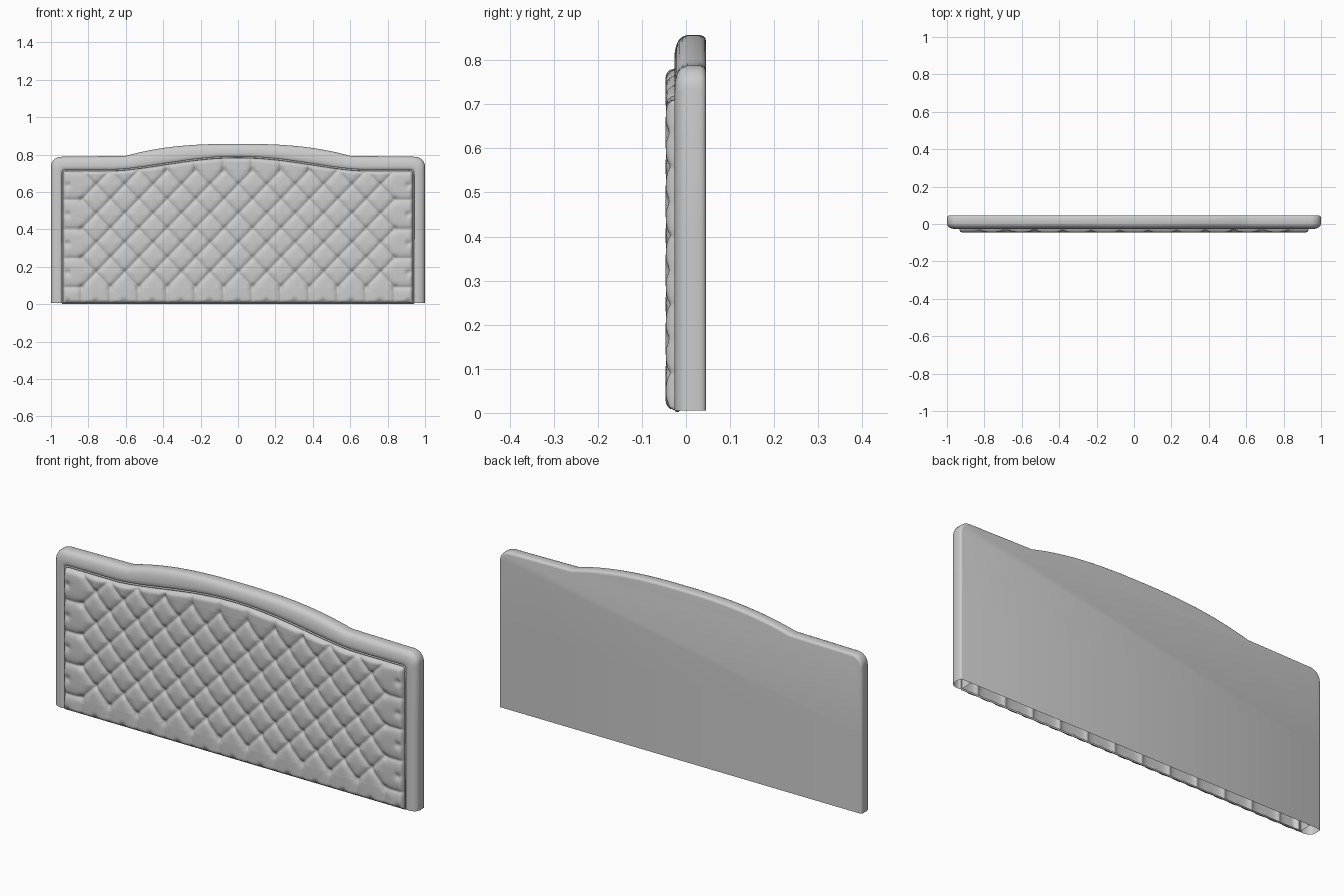
import bpy, bmesh, math

if "Cube" in bpy.data.objects:
    bpy.data.objects.remove(bpy.data.objects["Cube"])

Z0 = 0.005          # bottom of the frame
W, H = 0.152, 0.156  # tufting diamond size
ZB = 0.09           # lowest button row


def outer_top(x):
    x = abs(x)
    if x > 0.6:
        return 0.793 - 0.006 * (x - 0.6) / 0.4
    return 0.793 + 0.064 * (1 - (x / 0.6) ** 2.6)


def inner_top(x):
    x = abs(x)
    if x > 0.66:
        return 0.717
    return 0.717 + 0.07 * (0.5 + 0.5 * math.cos(math.pi * x / 0.66)) ** 0.75


def finish(name, bm, angle):
    bmesh.ops.recalc_face_normals(bm, faces=bm.faces[:])
    me = bpy.data.meshes.new(name)
    bm.to_mesh(me)
    bm.free()
    ob = bpy.data.objects.new(name, me)
    bpy.context.collection.objects.link(ob)
    bpy.ops.object.select_all(action='DESELECT')
    ob.select_set(True)
    bpy.context.view_layer.objects.active = ob
    bpy.ops.object.shade_smooth_by_angle(angle=math.radians(angle))
    return ob


# Matching outer / inner outline stations, right half then mirrored
half = [((1, Z0), (0.94, Z0)), ((1, 0.4), (0.94, 0.4)), ((1, 0.735), (0.94, 0.690))]
for k in range(1, 7):
    a = math.radians(15 * k)
    c, s = math.cos(a), math.sin(a)
    half.append(((0.945 + 0.055 * c, 0.735 + 0.053 * s),
                 (0.922 + 0.018 * c, 0.699 + 0.018 * s)))
for k in range(31):
    x = 0.9 * (1 - k / 30)
    half.append(((x, outer_top(x)), (x, inner_top(x))))
stations = half + [((-o[0], o[1]), (-i[0], i[1])) for o, i in half[-2::-1]]

# Padded border swept round the outline, with flat back board
profile = [(1, 0.043), (1, -0.014), (0.97, -0.021), (0.88, -0.0255), (0.7, -0.0265),
           (0.5, -0.025), (0.3, -0.0215), (0.15, -0.016), (0.05, -0.008), (0, 0.002),
           (0, 0.032), (0.03, 0.039), (0.09, 0.0435), (0.17, 0.045)]
bm = bmesh.new()
rows = [[bm.verts.new((o[0] + (i[0] - o[0]) * t, y, o[1] + (i[1] - o[1]) * t))
         for t, y in profile] for o, i in stations]
for r0, r1 in zip(rows, rows[1:]):
    for k in range(len(profile) - 1):
        bm.faces.new((r0[k], r0[k + 1], r1[k + 1], r1[k]))
bm.faces.new([r[-1] for r in rows])
finish("frame_and_back", bm, 40)


# Deep buttoned front cushion
def cushion_y(x, z, top, edge):
    a, b = x / W - 0.5, (z - ZB) / H
    u, v = a + b, a - b
    du, dv = abs(u - round(u)), abs(v - round(v))
    diag = W / math.sqrt(2)
    d = min(du, dv) * diag
    over = {"side": abs(x) - 5.5 * W, "bottom": ZB - z, "top": z - (ZB + 4 * H)}
    zone = max(over, key=over.get)
    if over[zone] > 0:
        # straight pleats from the outer buttons to the edge
        d = abs(b - round(b)) * H if zone == "side" else abs(a - round(a)) * W
    r = math.hypot(du, dv) * diag
    e = min(edge / 0.022, 1)
    roll = math.sqrt(max(0, 1 - (1 - e) ** 2))
    puff = 0.018 + 0.0115 * (1 - math.exp(-d / 0.014))
    dip = 0.009 * math.exp(-(r / 0.016) ** 2)
    return -0.017 - roll * (puff - dip)


NX, NZ, HX, ZL = 320, 130, 0.937, 0.004
bm = bmesh.new()
grid = []
for i in range(NX + 1):
    p = 2 * i / NX - 1
    x = HX * (p + 0.06 * math.sin(math.pi * p) / math.pi)
    top = inner_top(x) - 0.003
    cx = max(0, abs(x) - (HX - 0.018))
    top -= 0.018 - math.sqrt(max(0, 0.018 ** 2 - cx ** 2))
    col = []
    for j in range(NZ + 1):
        z = ZL + (top - ZL) * j / NZ
        edge = min(HX - abs(x), z - ZL, top - z)
        col.append(bm.verts.new((x, cushion_y(x, z, top, edge), z)))
    grid.append(col)
for c0, c1 in zip(grid, grid[1:]):
    for j in range(NZ):
        bm.faces.new((c0[j], c1[j], c1[j + 1], c0[j + 1]))
finish("tufted_cushion", bm, 180)

# Thin piping between cushion and border
cu = bpy.data.curves.new("piping", 'CURVE')
cu.dimensions = '3D'
cu.bevel_depth = 0.005
cu.bevel_resolution = 2
sp = cu.splines.new('POLY')
sp.points.add(len(stations) - 1)
for pt, (o, i) in zip(sp.points, stations):
    pt.co = (i[0] * 0.998, -0.02, i[1] - 0.0005 if i[1] > 0.1 else i[1], 1)
sp.use_cyclic_u = True
ob = bpy.data.objects.new("piping", cu)
bpy.context.collection.objects.link(ob)
